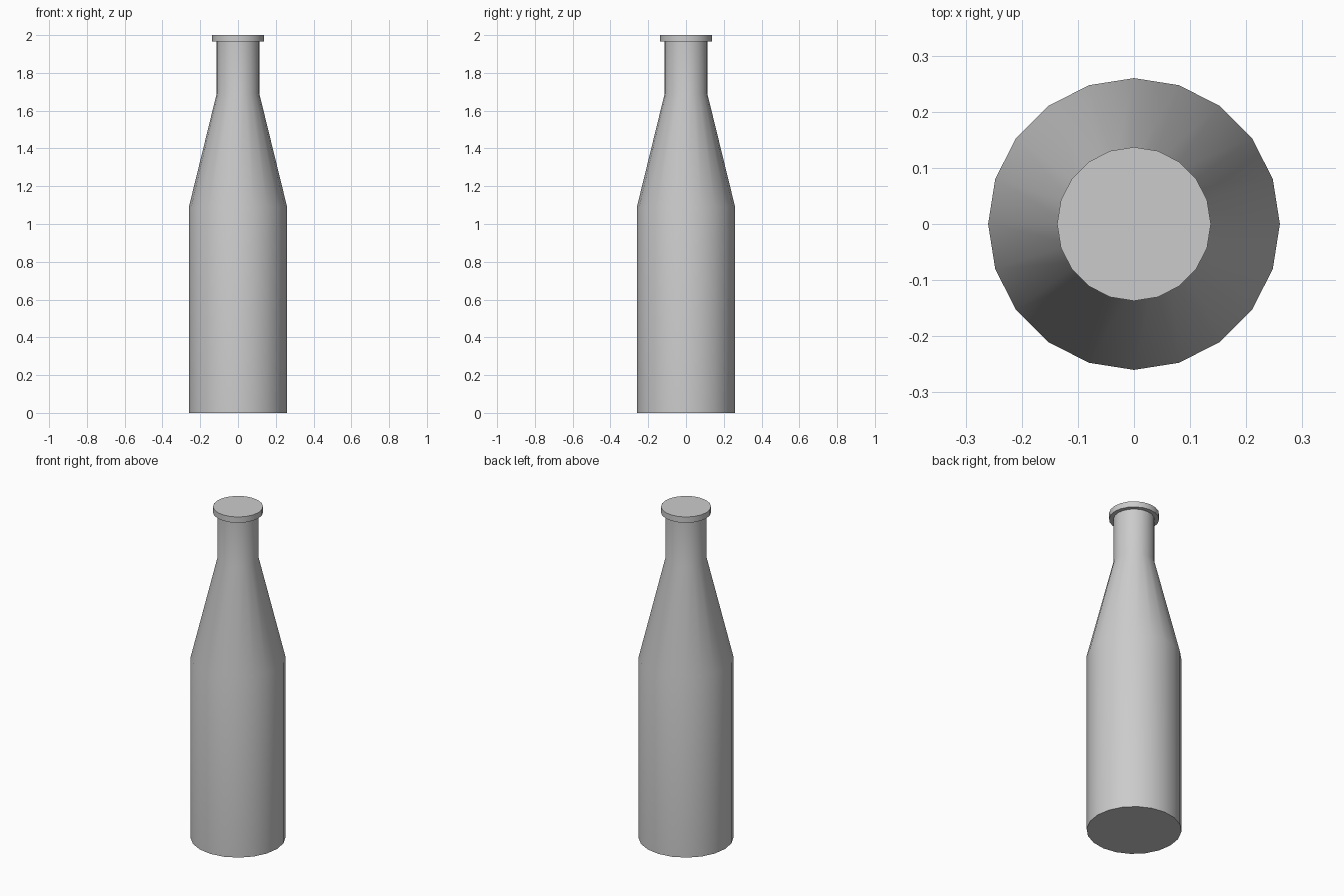
import bpy, bmesh
from math import cos, sin, tau, radians

if "Cube" in bpy.data.objects:
    bpy.data.objects.remove(bpy.data.objects["Cube"])

SIDES = 20


def lathe(name, profile):
    """Closed solid of revolution from (radius, height) points, bottom to top."""
    bm = bmesh.new()
    rings = [[bm.verts.new((r * cos(tau * i / SIDES), r * sin(tau * i / SIDES), z))
              for i in range(SIDES)] for r, z in profile]
    for low, high in zip(rings, rings[1:]):
        for i in range(SIDES):
            j = (i + 1) % SIDES
            bm.faces.new((low[i], low[j], high[j], high[i]))
    bm.faces.new(rings[0][::-1])
    bm.faces.new(rings[-1])
    mesh = bpy.data.meshes.new(name)
    bm.to_mesh(mesh)
    bm.free()
    obj = bpy.data.objects.new(name, mesh)
    bpy.context.collection.objects.link(obj)
    bpy.ops.object.select_all(action='DESELECT')
    obj.select_set(True)
    bpy.context.view_layer.objects.active = obj
    bpy.ops.object.shade_smooth_by_angle(angle=radians(30))
    return obj


# Whole bottle in one turned profile: body, shoulder, neck, rim
lathe("bottle", [(0.26, 0), (0.26, 1.09), (0.113, 1.69), (0.113, 1.965),
                 (0.137, 1.965), (0.137, 2.0)])
